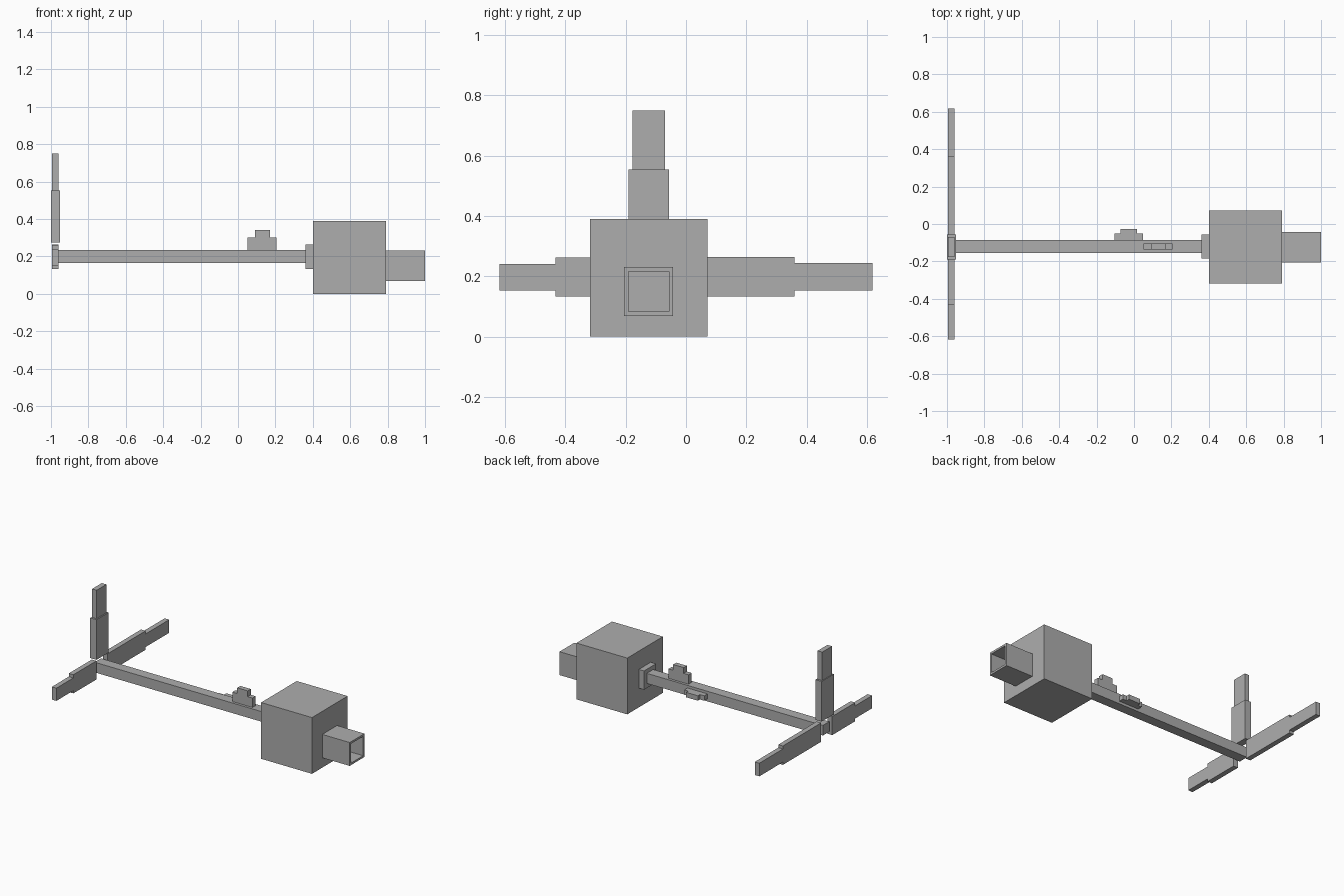
import bpy, bmesh
from mathutils import Vector

cube = bpy.data.objects.get("Cube")
if cube:
    bpy.data.objects.remove(cube, do_unlink=True)

grey = bpy.data.materials.new("plain grey")
grey.use_nodes = True
GREY = (0.42, 0.42, 0.42, 1)
grey.diffuse_color = GREY
grey.node_tree.nodes["Principled BSDF"].inputs["Base Color"].default_value = GREY


def add_object(name, bm):
    bmesh.ops.recalc_face_normals(bm, faces=bm.faces)
    mesh = bpy.data.meshes.new(name)
    bm.to_mesh(mesh)
    bm.free()
    mesh.materials.append(grey)
    obj = bpy.data.objects.new(name, mesh)
    bpy.context.collection.objects.link(obj)
    return obj


def add_box(bm, x, y, z):
    """Box from (min, max) ranges on each axis."""
    verts = bmesh.ops.create_cube(bm, size=1)["verts"]
    for v in verts:
        v.co = Vector([r[0] if c < 0 else r[1] for c, r in zip(v.co, (x, y, z))])


def boxes(name, *ranges):
    bm = bmesh.new()
    for x, y, z in ranges:
        add_box(bm, x, y, z)
    return add_object(name, bm)


# Main block, collar and long boom
boxes("body_block", ((0.40, 0.79), (-0.318, 0.072), (0, 0.39)))
boxes("collar", ((0.36, 0.40), (-0.185, -0.055), (0.133, 0.263)))
boxes("boom", ((-0.99, 0.36), (-0.155, -0.085), (0.165, 0.235)))

# Hollow square nozzle: the outer end face is inset and pushed in
bm = bmesh.new()
add_box(bm, (0.79, 1.0), (-0.205, -0.043), (0.068, 0.23))
bm.normal_update()
end = max(bm.faces, key=lambda f: f.calc_center_median().x)
bmesh.ops.inset_region(bm, faces=[end], thickness=0.02)
hole = bmesh.ops.extrude_face_region(bm, geom=[end])
bmesh.ops.translate(bm, vec=(-0.205, 0, 0),
                    verts=[g for g in hole["geom"] if isinstance(g, bmesh.types.BMVert)])
if end.is_valid:
    bmesh.ops.delete(bm, geom=[end], context='FACES_ONLY')
add_object("nozzle", bm)

# Stepped lugs on the boom
boxes("top_lug",
      ((0.052, 0.207), (-0.137, -0.103), (0.235, 0.30)),
      ((0.09, 0.17), (-0.137, -0.103), (0.30, 0.34)))
boxes("side_lug",
      ((-0.105, 0.048), (-0.085, -0.05), (0.183, 0.217)),
      ((-0.072, 0.017), (-0.05, -0.027), (0.183, 0.217)))

# Stepped fins around the boom end
FIN_X = (-0.995, -0.96)
boxes("upright_fin",
      ((-1.0, -0.952), (-0.19, -0.057), (0.275, 0.553)),
      (FIN_X, (-0.177, -0.07), (0.553, 0.75)))
boxes("back_fin",
      (FIN_X, (-0.06, 0.36), (0.133, 0.264)),
      (FIN_X, (0.36, 0.618), (0.152, 0.243)))
boxes("front_fin",
      (FIN_X, (-0.432, -0.18), (0.133, 0.262)),
      (FIN_X, (-0.618, -0.432), (0.152, 0.24)))
